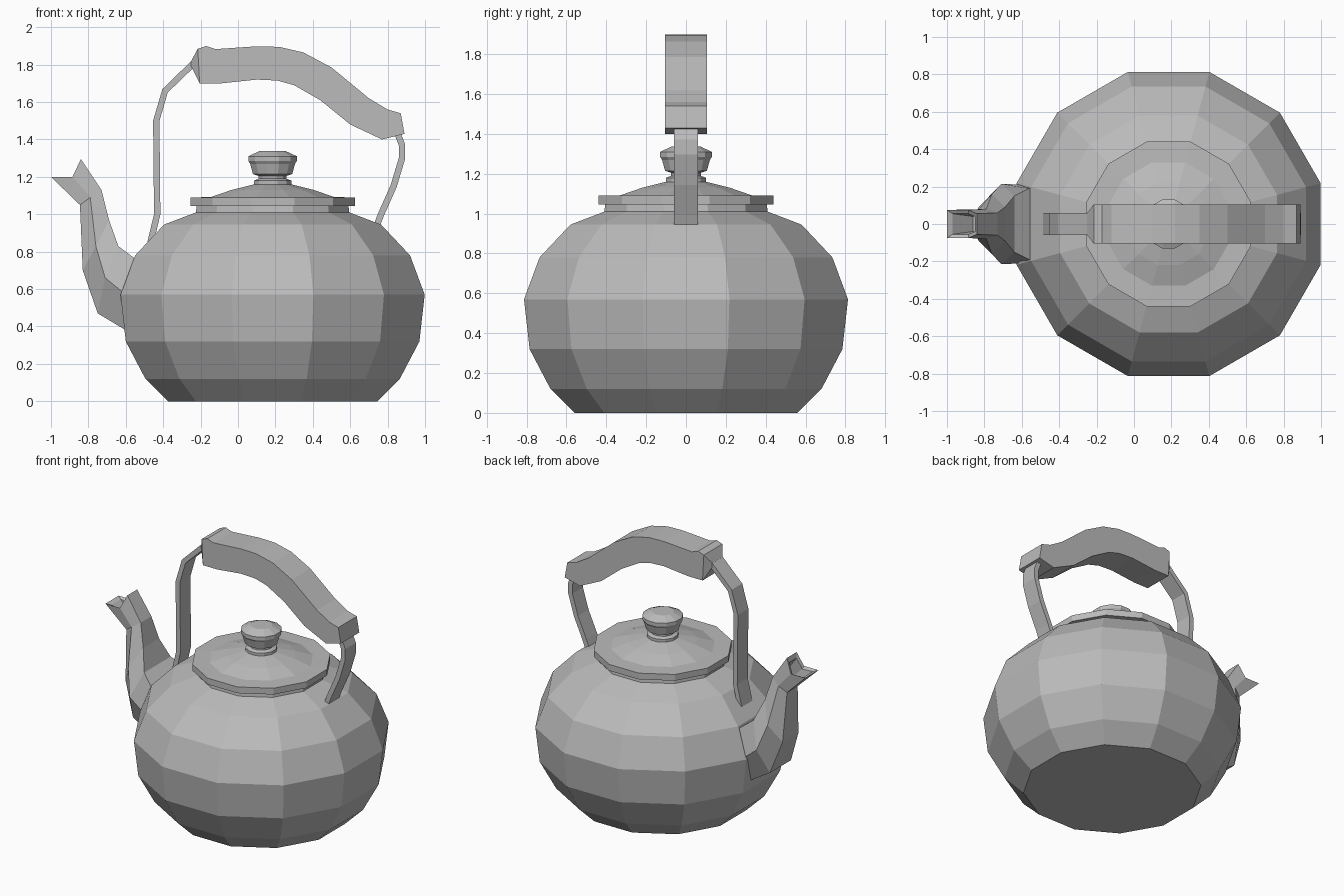
import bpy, bmesh, math
from mathutils import Vector

if "Cube" in bpy.data.objects:
    bpy.data.objects.remove(bpy.data.objects["Cube"])

CENTRE_X = 0.185
SIDES = 12

grey = bpy.data.materials.new("plain_grey")
grey.use_nodes = True
grey.diffuse_color = (0.5, 0.5, 0.5, 1)
grey.node_tree.nodes["Principled BSDF"].inputs["Base Color"].default_value = (0.5, 0.5, 0.5, 1)


def loft(name, rings):
    """Skin a list of equal-length point rings and cap both ends."""
    bm = bmesh.new()
    loops = [[bm.verts.new(p) for p in ring] for ring in rings]
    n = len(loops[0])
    for a, b in zip(loops, loops[1:]):
        for i in range(n):
            j = (i + 1) % n
            bm.faces.new((a[i], a[j], b[j], b[i]))
    bm.faces.new(loops[0][::-1])
    bm.faces.new(loops[-1])
    bmesh.ops.recalc_face_normals(bm, faces=bm.faces)
    mesh = bpy.data.meshes.new(name)
    bm.to_mesh(mesh)
    bm.free()
    mesh.materials.append(grey)
    obj = bpy.data.objects.new(name, mesh)
    bpy.context.collection.objects.link(obj)
    return obj


def lathe(name, profile):
    """Twelve-sided turned part; radii are measured to the flats."""
    step = math.tau / SIDES
    rings = []
    for radius, z in profile:
        r = radius / math.cos(step / 2)
        rings.append([(CENTRE_X + r * math.cos((i + 0.5) * step),
                       r * math.sin((i + 0.5) * step), z) for i in range(SIDES)])
    return loft(name, rings)


def bar(name, sections):
    """Rectangular bar from (low point, high point, half width) sections."""
    return loft(name, [[(a[0], -w, a[1]), (a[0], w, a[1]),
                        (b[0], w, b[1]), (b[0], -w, b[1])] for a, b, w in sections])


def strap(name, path, half_width, thickness):
    """Flat strip following a path in the side plane."""
    pts = [Vector(p) for p in path]
    sections = []
    for i, p in enumerate(pts):
        d = (pts[min(i + 1, len(pts) - 1)] - pts[max(i - 1, 0)]).normalized()
        side = Vector((-d.y, d.x)) * thickness / 2
        sections.append((p - side, p + side, half_width))
    return bar(name, sections)


# Pot body
lathe("body", [(0.56, 0), (0.68, 0.12), (0.785, 0.32), (0.813, 0.57),
               (0.735, 0.78), (0.58, 0.945), (0.41, 1.01), (0.405, 1.05)])

# Lid with rim and shallow dome
lathe("lid", [(0.40, 1.045), (0.44, 1.045), (0.44, 1.09), (0.33, 1.092),
              (0.22, 1.13), (0.1, 1.16)])

# Turned knob
lathe("lid_knob", [(0.1, 1.145), (0.1, 1.18), (0.075, 1.19), (0.075, 1.205), (0.105, 1.215),
                   (0.12, 1.27), (0.13, 1.285), (0.13, 1.31), (0.07, 1.338)])

# Handle straps
strap("handle_strap_front", [(-0.47, 0.84), (-0.432, 1.0), (-0.437, 1.5),
                             (-0.39, 1.66), (-0.23, 1.815)], 0.06, 0.034)
strap("handle_strap_back", [(0.742, 0.94), (0.765, 1.0), (0.832, 1.15),
                            (0.877, 1.3), (0.877, 1.37), (0.85, 1.44)], 0.06, 0.034)

# Handle grip
bar("handle_grip", [
    ((-0.25, 1.79), (-0.25, 1.82), 0.06),
    ((-0.205, 1.7), (-0.215, 1.885), 0.105),
    ((-0.2, 1.7), (-0.17, 1.9), 0.105),
    ((-0.09, 1.7), (-0.12, 1.883), 0.105),
    ((0.1, 1.72), (0.1, 1.898), 0.105),
    ((0.21, 1.715), (0.22, 1.895), 0.105),
    ((0.3, 1.69), (0.35, 1.865), 0.105),
    ((0.44, 1.61), (0.5, 1.785), 0.105),
    ((0.6, 1.48), (0.7, 1.62), 0.105),
    ((0.77, 1.4), (0.8, 1.56), 0.105),
    ((0.89, 1.43), (0.87, 1.54), 0.105)])


# Spout: hexagonal rings from (low point, middle point, high point) and half widths
def spout_ring(low, mid, high, widths):
    pts = list(zip((low, mid, high), widths))
    return ([(p[0], -w, p[1]) for p, w in pts]
            + [(p[0], w, p[1]) for p, w in reversed(pts)])


loft("spout", [
    spout_ring((-0.5, 0.35), (-0.48, 0.55), (-0.5, 0.73), (0.12, 0.2, 0.17)),
    spout_ring((-0.6, 0.38), (-0.6, 0.57), (-0.56, 0.77), (0.13, 0.21, 0.19)),
    spout_ring((-0.75, 0.47), (-0.71, 0.66), (-0.64, 0.83), (0.12, 0.215, 0.15)),
    spout_ring((-0.83, 0.7), (-0.76, 0.83), (-0.69, 0.97), (0.09, 0.16, 0.09)),
    spout_ring((-0.845, 1.05), (-0.79, 1.09), (-0.73, 1.13), (0.06, 0.08, 0.06)),
    spout_ring((-1.0, 1.2), (-0.885, 1.2), (-0.84, 1.295), (0.075, 0.075, 0.055)),
    spout_ring((-0.97, 1.19), (-0.885, 1.185), (-0.85, 1.26), (0.055, 0.055, 0.04)),
    spout_ring((-0.86, 1.09), (-0.82, 1.12), (-0.77, 1.15), (0.04, 0.05, 0.04))])
